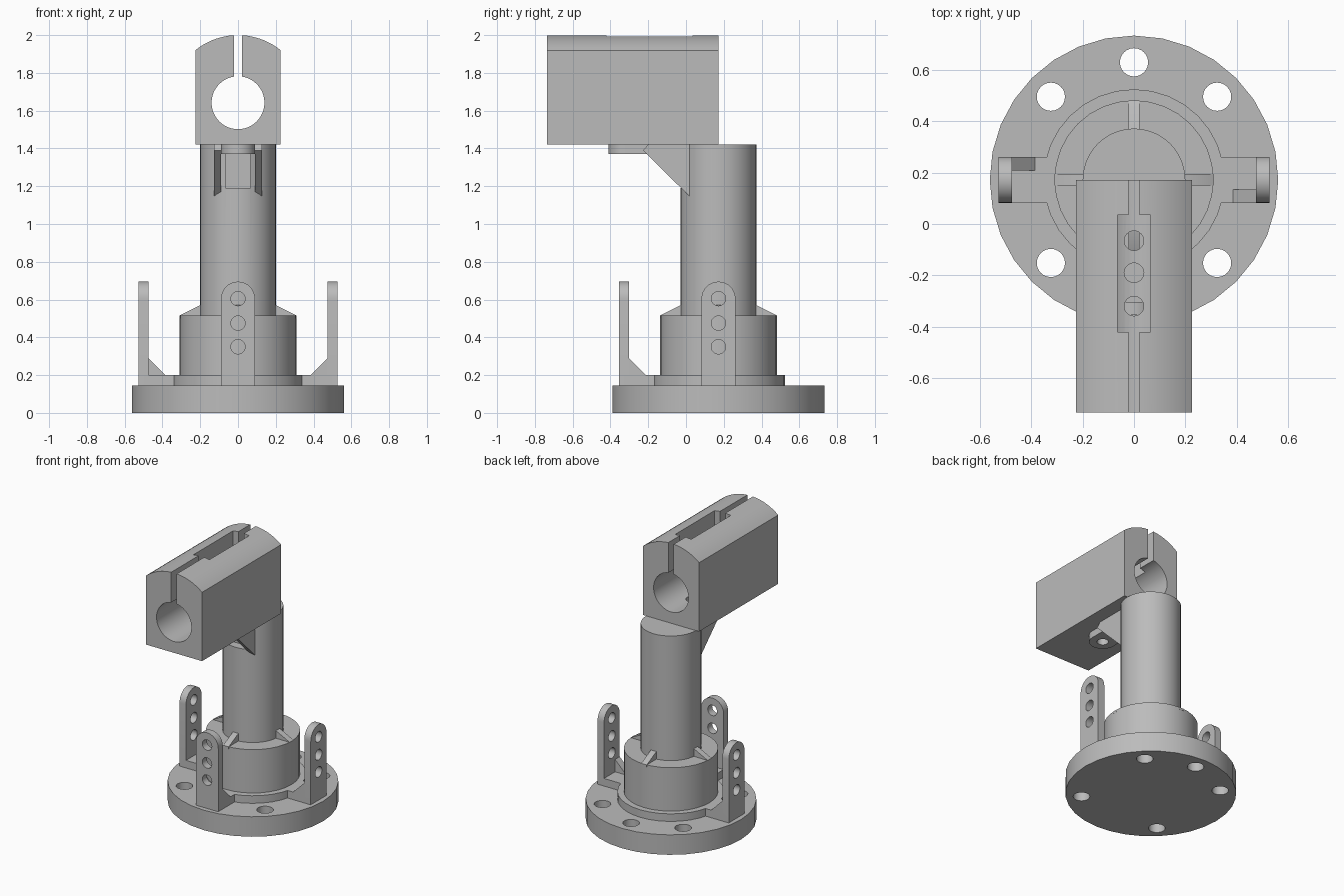
import bpy, bmesh
from math import sin, cos, pi, radians, asin
from mathutils import Matrix

if "Cube" in bpy.data.objects:
    bpy.data.objects.remove(bpy.data.objects["Cube"], do_unlink=True)

grey = bpy.data.materials.new("plain grey")
grey.use_nodes = True
grey.diffuse_color = (0.5, 0.5, 0.5, 1)
grey.node_tree.nodes["Principled BSDF"].inputs["Base Color"].default_value = (0.5, 0.5, 0.5, 1)

CY = 0.172                                   # y of the column axis
CENTRE = Matrix.Translation((0, CY, 0))
AXES = {"x": lambda u, v, w: (w, u, v),
        "y": lambda u, v, w: (u, w, v),
        "z": lambda u, v, w: (u, v, w)}


def extrude(name, outline, lo, hi, axis="z", place=Matrix()):
    """Solid made by sweeping a 2D outline along one axis."""
    bm = bmesh.new()
    put = AXES[axis]
    face = bm.faces.new([bm.verts.new(put(u, v, lo)) for u, v in outline])
    top = bmesh.ops.extrude_face_region(bm, geom=[face])["geom"]
    moved = [g for g in top if isinstance(g, bmesh.types.BMVert)]
    bmesh.ops.translate(bm, verts=moved, vec=put(0, 0, hi - lo))
    bmesh.ops.recalc_face_normals(bm, faces=bm.faces)
    bm.transform(place)
    mesh = bpy.data.meshes.new(name)
    bm.to_mesh(mesh)
    bm.free()
    mesh.materials.append(grey)
    ob = bpy.data.objects.new(name, mesh)
    bpy.context.collection.objects.link(ob)
    return ob


def arc(u, v, r, start=0, end=2 * pi, steps=32, closed=True):
    n = steps if closed else steps + 1
    return [(u + r * cos(start + (end - start) * i / steps),
             v + r * sin(start + (end - start) * i / steps)) for i in range(n)]


def rect(u0, u1, v0, v1):
    return [(u0, v0), (u1, v0), (u1, v1), (u0, v1)]


def cut(target, *cutters):
    """Subtract each cutter, then discard it."""
    bpy.context.view_layer.objects.active = target
    for c in cutters:
        mod = target.modifiers.new("cut", "BOOLEAN")
        mod.operation, mod.solver, mod.object = "DIFFERENCE", "EXACT", c
        bpy.ops.object.modifier_apply(modifier=mod.name)
        bpy.data.objects.remove(c, do_unlink=True)


parts = []

# Base flange with five bolt holes on a 45 degree pitch
base = extrude("base_flange", arc(0, 0, 0.562), 0, 0.145, place=CENTRE)
cut(base, *[extrude("bolt_hole", arc(0.458 * cos(radians(a)), 0.458 * sin(radians(a)), 0.055, steps=24),
                    -0.1, 0.3, place=CENTRE) for a in (-45, 45, 90, 135, 225)])
parts.append(base)

# Stepped ring, collar and column
parts.append(extrude("base_ring", arc(0, 0, 0.353), 0.14, 0.2, place=CENTRE))
parts.append(extrude("collar", arc(0, 0, 0.31), 0.19, 0.515, place=CENTRE))
column = extrude("column", arc(0, 0, 0.2, steps=40), 0.5, 1.42, place=CENTRE)
cut(column, extrude("bolt_clearance", rect(-0.065, 0.065, -0.4, 0.035), 1.19, 1.37))
parts.append(column)

# Four sloped ribs bracing the column on the collar
for i in range(4):
    turn = CENTRE @ Matrix.Rotation(i * pi / 2, 4, "Z")
    parts.append(extrude("column_rib", [(0.18, 0.5), (0.31, 0.5), (0.31, 0.515), (0.2, 0.57), (0.18, 0.57)],
                         -0.022, 0.022, "y", turn))

# Three upright perforated tabs, each on a foot with a small gusset
for name, angle, side in (("left", 0, -1), ("right", pi, -1), ("front", -pi / 2, 1)):
    turn = CENTRE @ Matrix.Rotation(angle, 4, "Z")
    parts.append(extrude(name + "_tab_foot", rect(0.25, 0.5, -0.09, 0.09), 0.14, 0.2, place=turn))
    outline = [(-0.09, 0.14), (0.09, 0.14)] + arc(0, 0.605, 0.09, 0, pi, 16, False)
    tab = extrude(name + "_tab", outline, 0.475, 0.527, "x", turn)
    cut(tab, *[extrude("tab_hole", arc(0, z, 0.038, steps=24), 0.4, 0.6, "x", turn)
               for z in (0.35, 0.475, 0.605)])
    parts.append(tab)
    lo, hi = sorted((side * 0.09, side * 0.037))
    parts.append(extrude(name + "_tab_gusset", [(0.385, 0.2), (0.48, 0.2), (0.48, 0.295)], lo, hi, "y", turn))


def floor_holes():
    return [extrude("floor_hole", arc(0, y, 0.038, steps=24), 1.3, 1.62) for y in (-0.32, -0.19, -0.065)]


# Clamp block: domed top, round bore, split slot, top pocket, floor holes
BZ, R = 1.642, 0.358
half = asin(0.226 / R)
dome = arc(0, BZ, R, pi / 2 - half, pi / 2 + half, 20, False)
clamp = extrude("clamp_block", [(-0.226, 1.42), (0.226, 1.42)] + dome, -0.735, 0.172, "y")
cut(clamp,
    extrude("bore", arc(0, BZ, 0.14, steps=48), -1, 0.5, "y"),
    extrude("slot", rect(-0.022, 0.022, BZ, 2.1), -1, 0.5, "y"),
    extrude("pocket", rect(-0.065, 0.065, -0.42, 0.035), BZ, 2.1),
    *floor_holes())
parts.append(clamp)

# Rounded mounting pad under the clamp
pad = extrude("mounting_pad", [(0.09, 0.02), (-0.09, 0.02)] + arc(0, -0.32, 0.09, pi, 2 * pi, 16, False), 1.37, 1.42)
cut(pad, *floor_holes())
parts.append(pad)

# Pair of triangular brackets from column to clamp
for name, x in (("left", 0.09), ("right", -0.126)):
    parts.append(extrude(name + "_bracket", [(0.03, 1.135), (0.03, 1.42), (-0.2, 1.42), (-0.228, 1.39)],
                         x, x + 0.036, "x"))

# Smooth curved faces while keeping edges crisp
bpy.ops.object.select_all(action="DESELECT")
for ob in parts:
    ob.select_set(True)
bpy.context.view_layer.objects.active = base
bpy.ops.object.shade_smooth_by_angle(angle=radians(30))
